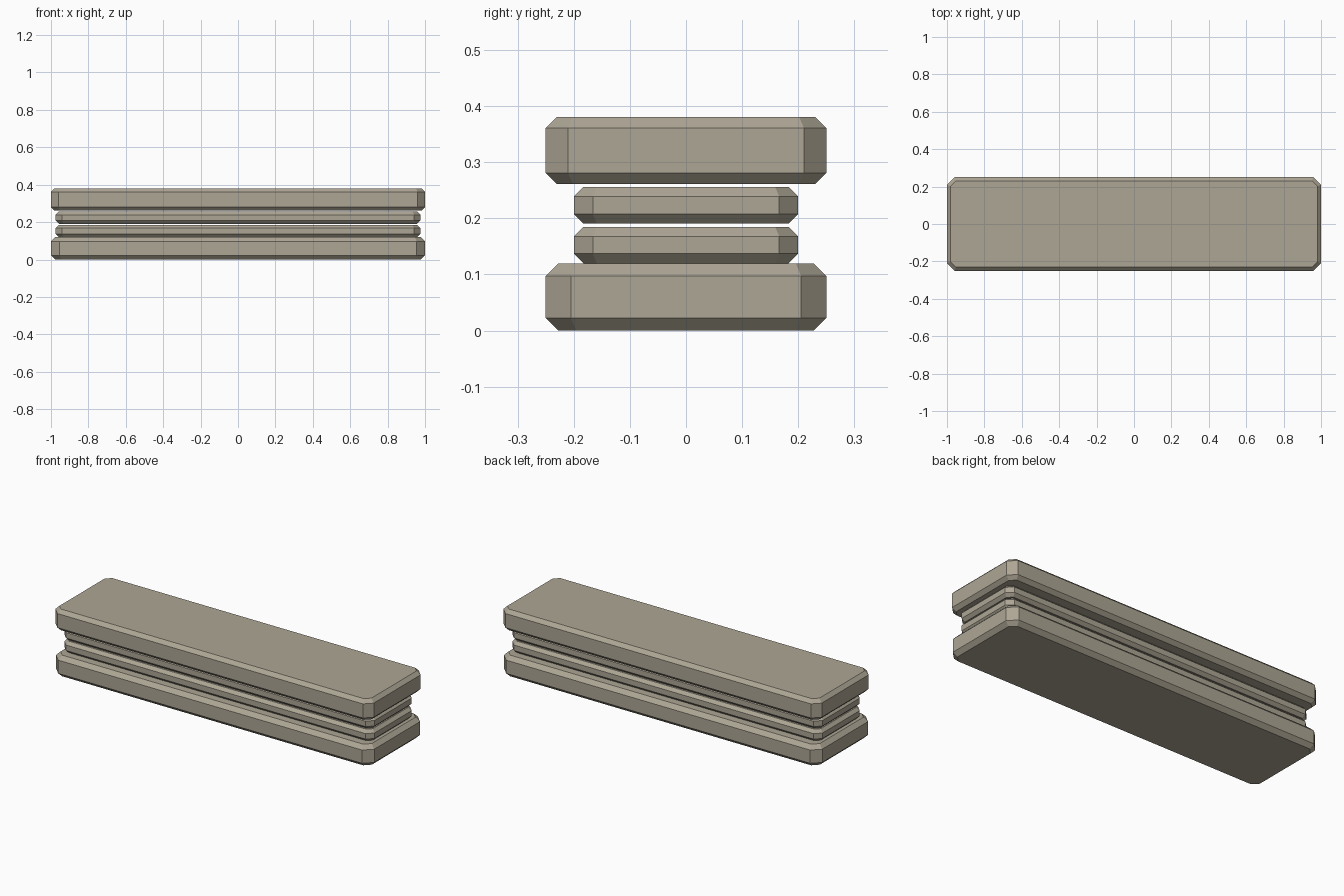
import bpy, bmesh, math

if "Cube" in bpy.data.objects:
    bpy.data.objects.remove(bpy.data.objects["Cube"])

# warm grey stone colour
stone = bpy.data.materials.new("stone")
stone.diffuse_color = (0.42, 0.38, 0.30, 1.0)
stone.use_nodes = True
stone.node_tree.nodes["Principled BSDF"].inputs["Base Color"].default_value = stone.diffuse_color


def slab(name, hx, hy, z0, z1, corner, edge):
    """Flat block with cut vertical corners and chamfered top and bottom rims."""
    def outline(inset):
        # keep the chamfer width uniform around the octagonal outline
        c = corner - inset * (2 - math.sqrt(2))
        x, y = hx - inset, hy - inset
        return [(x - c, -y), (x, -y + c), (x, y - c), (x - c, y),
                (-x + c, y), (-x, y - c), (-x, -y + c), (-x + c, -y)]

    levels = [(edge, z0), (0, z0 + edge), (0, z1 - edge), (edge, z1)]
    bm = bmesh.new()
    rings = [[bm.verts.new((x, y, z)) for x, y in outline(i)] for i, z in levels]
    for a, b in zip(rings, rings[1:]):
        for k in range(8):
            n = (k + 1) % 8
            bm.faces.new((a[k], a[n], b[n], b[k]))
    bm.faces.new(rings[0][::-1])
    bm.faces.new(rings[-1])
    mesh = bpy.data.meshes.new(name)
    bm.to_mesh(mesh)
    bm.free()
    mesh.materials.append(stone)
    obj = bpy.data.objects.new(name, mesh)
    bpy.context.collection.objects.link(obj)
    return obj


# thick outer slabs
slab("base_slab", 1.0, 0.25, 0.0, 0.12, 0.045, 0.0225)
slab("top_slab", 1.0, 0.25, 0.261, 0.381, 0.04, 0.02)

# thin recessed slabs between them
slab("lower_middle_slab", 0.975, 0.20, 0.12, 0.185, 0.034, 0.017)
slab("upper_middle_slab", 0.975, 0.20, 0.191, 0.256, 0.034, 0.017)
